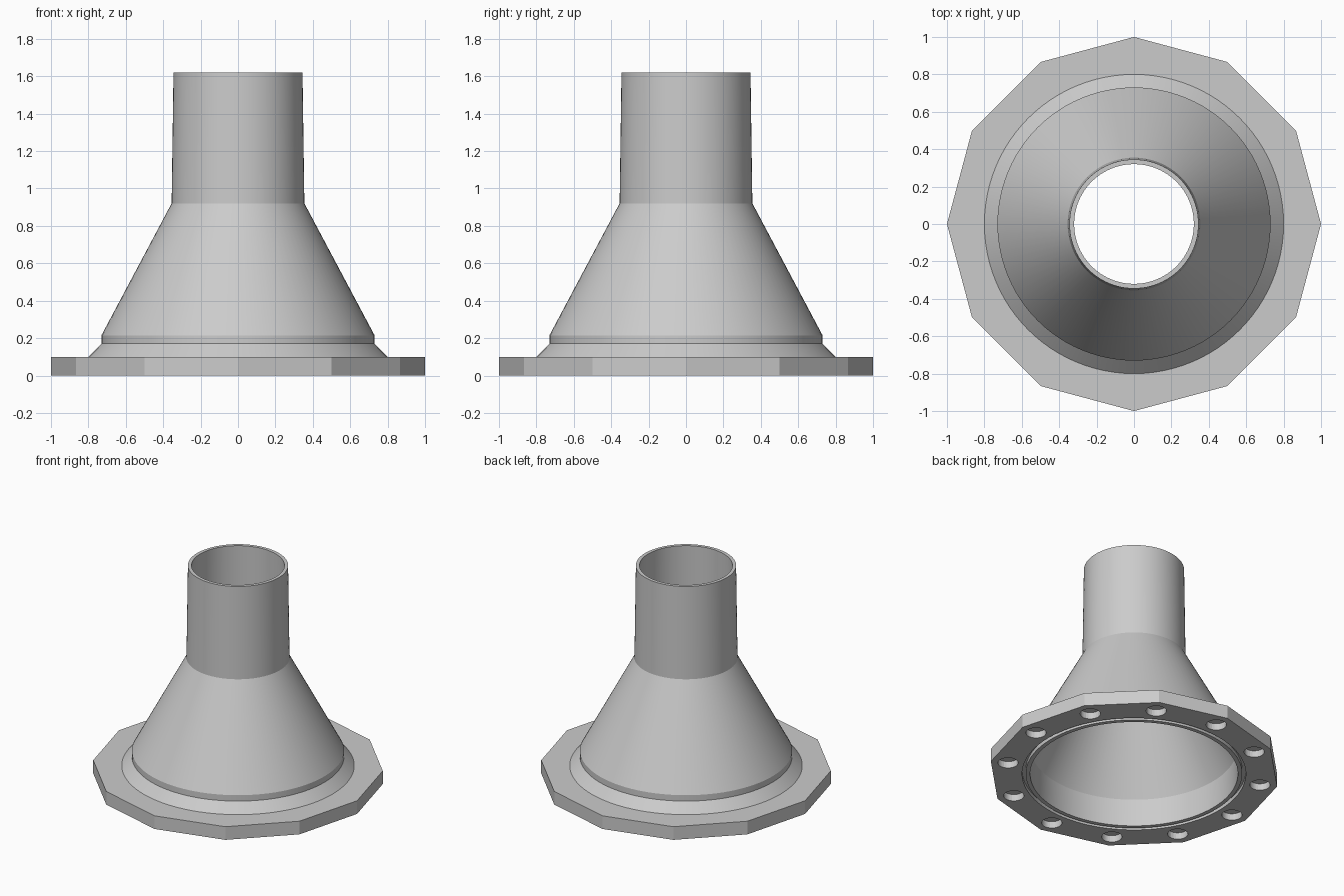
import bpy, bmesh, math

if "Cube" in bpy.data.objects:
    bpy.data.objects.remove(bpy.data.objects["Cube"])

grey = bpy.data.materials.new("light grey metal")
grey.diffuse_color = (0.6, 0.6, 0.6, 1)
grey.use_nodes = True
grey.node_tree.nodes["Principled BSDF"].inputs["Base Color"].default_value = grey.diffuse_color


def make_object(name, bm):
    bmesh.ops.recalc_face_normals(bm, faces=bm.faces)
    mesh = bpy.data.meshes.new(name)
    bm.to_mesh(mesh)
    bm.free()
    ob = bpy.data.objects.new(name, mesh)
    bpy.context.collection.objects.link(ob)
    mesh.materials.append(grey)
    return ob


def lathe(name, profile, segments):
    """Revolve a closed (radius, z) profile around the z axis."""
    bm = bmesh.new()
    rings = []
    for i in range(segments):
        a = 2 * math.pi * i / segments
        rings.append([bm.verts.new((r * math.cos(a), r * math.sin(a), z)) for r, z in profile])
    n = len(profile)
    for i in range(segments):
        p, q = rings[i], rings[(i + 1) % segments]
        for j in range(n):
            k = (j + 1) % n
            bm.faces.new((p[j], q[j], q[k], p[k]))
    return make_object(name, bm)


# Hollow funnel: flared collar, cone and slightly tapered neck
funnel = lathe("funnel_body", [
    (0.745, 0.0), (0.745, 0.03), (0.77, 0.03), (0.77, 0.10), (0.80, 0.10),
    (0.73, 0.17), (0.73, 0.215), (0.355, 0.92), (0.345, 1.62),
    (0.32, 1.62), (0.33, 0.91), (0.71, 0.205), (0.715, 0.0)], 96)

bpy.ops.object.select_all(action='DESELECT')
funnel.select_set(True)
bpy.context.view_layer.objects.active = funnel
bpy.ops.object.shade_smooth_by_angle(angle=math.radians(25))

# Twelve-sided flange with a round opening
bm = bmesh.new()
bmesh.ops.create_cone(bm, cap_ends=True, segments=12, radius1=1, radius2=1, depth=0.10)
bmesh.ops.translate(bm, verts=bm.verts, vec=(0, 0, 0.05))
corner = min(bm.verts, key=lambda v: abs(v.co.y) - v.co.x)
turn = -math.atan2(corner.co.y, corner.co.x)
for v in bm.verts:
    x, y = v.co.x, v.co.y
    v.co.x = x * math.cos(turn) - y * math.sin(turn)
    v.co.y = x * math.sin(turn) + y * math.cos(turn)
flange = make_object("flange", bm)

# Cutters: central opening and blind bolt holes under each corner
bm = bmesh.new()


def add_drill(x, y, radius, top, segments):
    made = bmesh.ops.create_cone(bm, cap_ends=True, segments=segments,
                                 radius1=radius, radius2=radius, depth=top + 0.1)
    bmesh.ops.translate(bm, verts=made["verts"], vec=(x, y, (top - 0.1) / 2))


add_drill(0, 0, 0.77, 0.2, 96)
for i in range(12):
    a = math.radians(30 * i)
    add_drill(0.88 * math.cos(a), 0.88 * math.sin(a), 0.07, 0.05, 24)
cutter = make_object("hole_cutter", bm)
cutter.hide_render = True
cutter.hide_viewport = True

holes = flange.modifiers.new("holes", 'BOOLEAN')
holes.operation = 'DIFFERENCE'
holes.solver = 'EXACT'
holes.object = cutter
